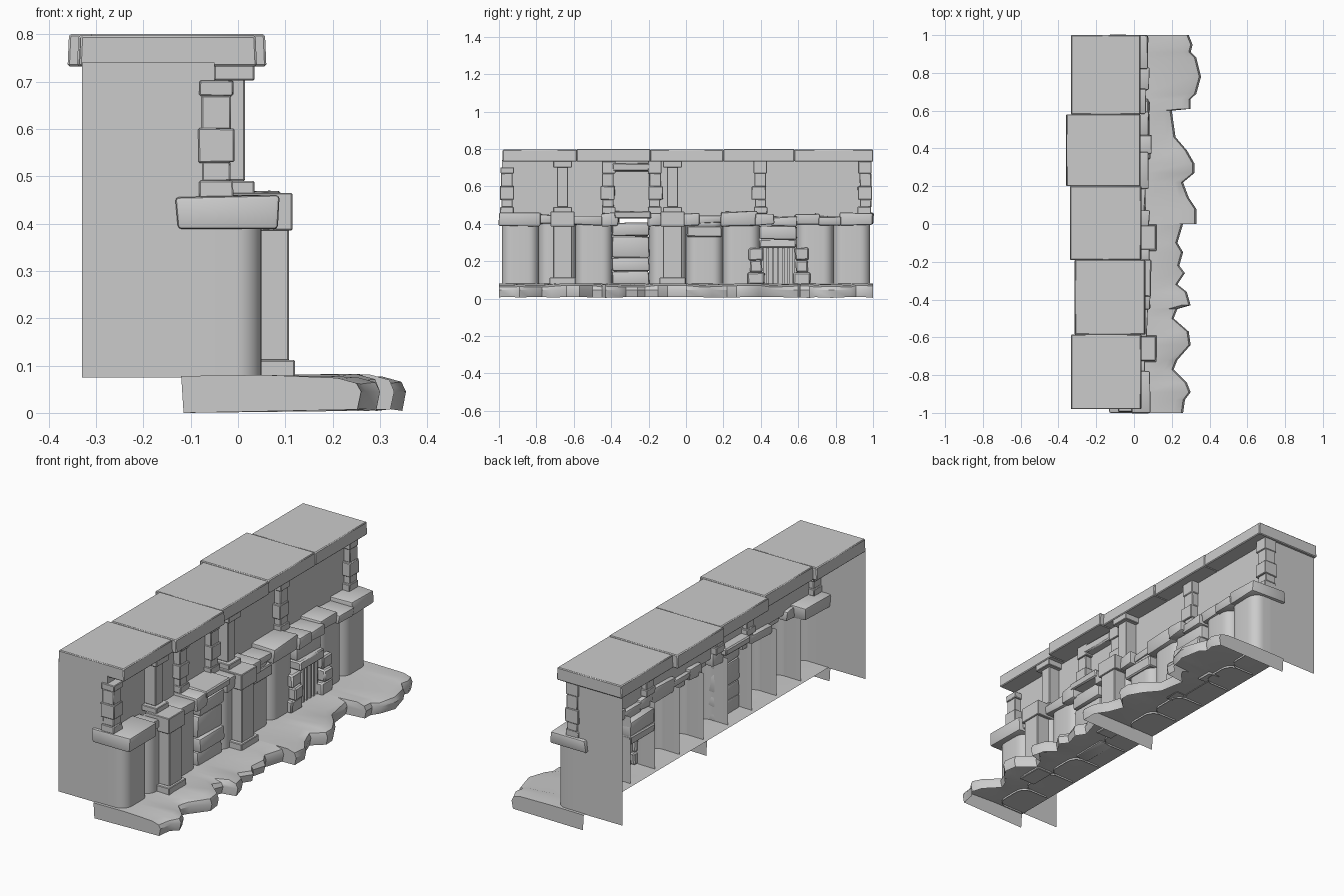
import bpy, bmesh, math, random

random.seed(4)
default_cube = bpy.data.objects.get("Cube")
if default_cube:
    bpy.data.objects.remove(default_cube)

stone = bpy.data.materials.new("plain_grey_stone")
stone.use_nodes = True
grey = (0.6, 0.6, 0.6, 1)
stone.diffuse_color = grey
stone.node_tree.nodes["Principled BSDF"].inputs["Base Color"].default_value = grey
parts = []


def finish(name, bm):
    """Turn a bmesh into a named object with the stone material."""
    mesh = bpy.data.meshes.new(name)
    bm.to_mesh(mesh)
    bm.free()
    mesh.materials.append(stone)
    obj = bpy.data.objects.new(name, mesh)
    bpy.context.scene.collection.objects.link(obj)
    parts.append(obj)
    return obj


def block(name, xs, ys, zs, bevel=0.004, jitter=0.0, segments=1, taper=0.0):
    """Bevelled block between the given limits, optionally uneven or tapered."""
    bm = bmesh.new()
    bmesh.ops.create_cube(bm, size=1)
    for v in bm.verts:
        inset = taper if v.co.z > 0 else 0
        for axis, limits in enumerate((xs, ys, zs)):
            low, high = limits
            if axis == 0:
                low, high = low + inset, high - inset
            v.co[axis] = high if v.co[axis] > 0 else low
            v.co[axis] += random.uniform(-jitter, jitter)
    if bevel:
        bmesh.ops.bevel(bm, geom=bm.edges[:], offset=bevel, segments=segments,
                        profile=0.5, affect='EDGES')
    return finish(name, bm)


def sheet(name, path, low, high):
    """Thin wall raised along a plan path."""
    bm = bmesh.new()
    bottom = [bm.verts.new((x, y, low)) for x, y in path]
    top = [bm.verts.new((x, y, high)) for x, y in path]
    for i in range(len(path) - 1):
        bm.faces.new((bottom[i], bottom[i + 1], top[i + 1], top[i]))
    return finish(name, bm)


def drum(name, start, end, front=0.05, radius=0.055):
    """Rounded wall bay, open at the back."""
    path = [(-0.1, start)]
    steps = 6
    for centre, first in ((start + radius, math.pi), (end - radius, math.pi / 2)):
        for i in range(steps + 1):
            a = first - i * math.pi / 2 / steps
            path.append((front - radius + radius * math.sin(a),
                         centre + radius * math.cos(a)))
    path.append((-0.1, end))
    sheet(name, path, 0.07, 0.42)


def paving(name, outline):
    """Hollow paving shell: top, ragged front lip and end skirts."""
    bm = bmesh.new()
    rows = []
    for y, w in outline:
        lift = random.uniform(-0.006, 0.006)
        section = [(-.12, .078), (.06, .08), (w - .05, .077 + lift),
                   (w - .01, .066 + lift), (w, .045), (w - .008, .004 + abs(lift))]
        rows.append([bm.verts.new((x, y, z)) for x, z in section])
    for a, b in zip(rows, rows[1:]):
        for i in range(len(a) - 1):
            bm.faces.new((a[i], a[i + 1], b[i + 1], b[i]))
    for row in (rows[0], rows[-1]):
        corner = bm.verts.new((-.115, row[0].co.y, 0))
        bm.faces.new(row + [corner])
    bmesh.ops.recalc_face_normals(bm, faces=bm.faces[:])
    finish(name, bm)


# Paving in two halves with a ragged front edge: (y, front x)
paving("right_paving", [
    (-1, .26), (-.93, .27), (-.89, .3), (-.84, .28), (-.77, .21), (-.72, .23),
    (-.64, .3), (-.57, .29), (-.5, .21), (-.45, .23), (-.43, .3), (-.36, .28),
    (-.32, .23), (-.26, .27), (-.22, .24), (-.15, .26), (-.1, .23), (0, .26)])
paving("left_paving", [
    (0, .33), (.08, .33), (.14, .29), (.22, .26), (.27, .32), (.32, .32),
    (.39, .28), (.46, .22), (.6, .2), (.61, .3), (.66, .3), (.69, .33),
    (.78, .355), (.88, .33), (.91, .3), (.95, .31), (1, .29)])

# Five overlapping roof slabs: y start, y end, back x, front x
roofs = [(-.98, -.585, -.335, .04), (-.585, -.19, -.315, .06), (-.19, .2, -.34, .04),
         (.2, .58, -.36, .035), (.58, 1, -.335, .035)]
for i, (start, end, back, front) in enumerate(roofs):
    block(f"roof_slab_{i}", (back, front), (start, end), (.732, .797 + .003 * (i % 2)),
          bevel=.004, taper=.003)

# End walls and the upper wall
end_y = 0.985
for name, side in (("right", -1), ("left", 1)):
    y = side * end_y
    sheet(f"{name}_end_wall", [(-.33, y), (-.05, y)], .075, .74)
sheet("upper_wall", [(-.05, -end_y), (-.05, end_y)], .43, .74)

# Rounded lower bays, leaving slots for the stone niche and the grille
pitch = 2 * end_y / 10
niche, grille = 3, 7
for i in range(10):
    start = -end_y + i * pitch
    if i not in (niche, grille):
        drum(f"wall_bay_{i}", start, start + pitch)

# Stacked stones filling the niche, with a counter on top
a, b = -.394, -.197
for i, (low, high, front) in enumerate([(.07, .145, .05), (.147, .218, .065),
                                        (.22, .332, .05), (.335, .405, .065)]):
    block(f"niche_stone_{i}", (-.03, front), (a, b), (low, high), .01, .003, 2)
block("counter_slab", (-.1, .09), (a + .01, b + .01), (.43, .468), .006, .003)
block("window_lintel", (-.09, -.01), (a, b), (.68, .725), .006, .003)

# Shallow lintel over the middle bay
block("bay_lintel", (0, .062), (.004, .193), (.33, .39), .006, .002)

# Barred grille with stone jambs and deep lintels
a, b = .394, .591
bars = 7
for i in range(bars):
    y = a + .015 + (b - a - .03) * i / (bars - 1)
    block(f"grille_bar_{i}", (.035, .048), (y - .006, y + .006), (.08, .28), 0)
sheet("grille_back", [(.02, a), (.02, b)], .075, .28)
for name, y in (("right", .375), ("left", .62)):
    for i in range(3):
        half = (.045, .032, .038)[i]
        block(f"{name}_jamb_stone_{i}", (.0, .075 + .01 * (i % 2)), (y - half, y + half),
              (.075 + .065 * i, .14 + .065 * i), .007, .003)
block("grille_lintel", (-.1, .08), (a, b), (.272, .315), .006, .003)
block("grille_upper_stone", (-.1, .06), (a, b), (.318, .39), .009, .003, 2)

# Uneven stone ledge: y start, y end, bottom, top, front x
ledge = [(-1, -.78, .39, .46, .085), (-.79, -.72, .4, .45, .06),
         (-.6, -.43, .395, .44, .07), (-.45, -.36, .39, .46, .085),
         (-.21, -.13, .385, .46, .08), (-.03, .07, .39, .455, .08),
         (.06, .2, .405, .44, .06), (.19, .38, .39, .465, .075),
         (.37, .47, .395, .45, .09), (.46, .59, .39, .435, .075),
         (.58, .72, .4, .455, .06), (.71, .83, .39, .44, .08),
         (.82, 1, .395, .46, .075)]
for i, (start, end, low, high, front) in enumerate(ledge):
    back = -.13 if i in (0, len(ledge) - 1) else -.07
    block(f"ledge_stone_{i}", (back, front), (start, end), (low, high), .008, .006, 2)

# Stacked stone pillars between ledge and roof; the right end one stops short
courses = [(.455, .491, .036), (.489, .531, .03), (.529, .601, .038),
           (.599, .671, .031), (.669, .735, .036)]
for p, y in enumerate((-.955, -.415, -.165, .395, .955)):
    for i, (low, high, half) in enumerate(courses):
        dy = random.uniform(-.006, .006)
        top = min(high, .702) if p == 0 else high
        block(f"pillar_{p}_stone_{i}", (-.046 - half, -.046 + half),
              (y + dy - half, y + dy + half), (low, top), .003, .001)

# Two slender front columns with an upper post each
for i, y in enumerate((-.66, -.072)):
    pieces = [("foot", .03, .12, .07, .07, .112), ("shaft", .03, .108, .05, .11, .39),
              ("capital", -.02, .115, .064, .385, .465),
              ("post_foot", -.05, .035, .05, .46, .49),
              ("post", -.05, .015, .03, .49, .705),
              ("post_cap", -.05, .035, .05, .702, .735)]
    for name, back, front, half, low, high in pieces:
        block(f"column_{i}_{name}", (back, front), (y - half, y + half), (low, high), .003)

# Smooth shading that keeps hard edges
bpy.ops.object.select_all(action='DESELECT')
for obj in parts:
    obj.select_set(True)
bpy.context.view_layer.objects.active = parts[0]
bpy.ops.object.shade_smooth_by_angle(angle=math.radians(35))
